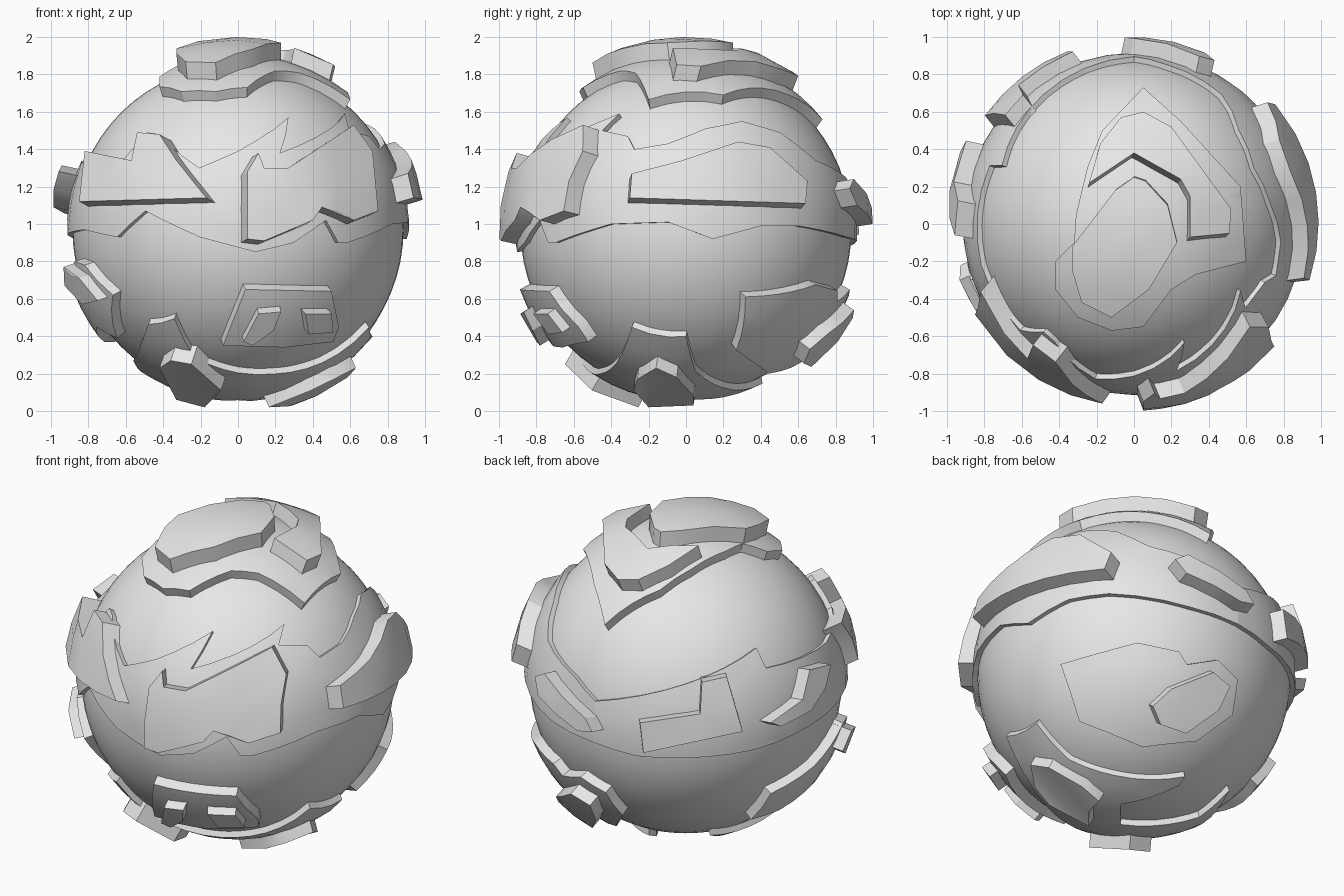
import bpy
import bmesh
import math
from mathutils import Vector
from mathutils.geometry import delaunay_2d_cdt

if "Cube" in bpy.data.objects:
    bpy.data.objects.remove(bpy.data.objects["Cube"], do_unlink=True)

CENTRE = Vector((0, 0, 0.97))
SEA_RADIUS = 0.885
ROOT_RADIUS = 0.84

stone = bpy.data.materials.new("pale grey")
stone.use_nodes = True
stone.diffuse_color = (0.8, 0.8, 0.8, 1)
stone.node_tree.nodes["Principled BSDF"].inputs["Base Color"].default_value = (0.8, 0.8, 0.8, 1)


def finish(bm, name, angle):
    """Turn a bmesh into a shaded object."""
    bmesh.ops.recalc_face_normals(bm, faces=bm.faces)
    mesh = bpy.data.meshes.new(name)
    bm.to_mesh(mesh)
    bm.free()
    mesh.materials.append(stone)
    obj = bpy.data.objects.new(name, mesh)
    obj.location = CENTRE
    bpy.context.collection.objects.link(obj)
    bpy.ops.object.select_all(action="DESELECT")
    obj.select_set(True)
    bpy.context.view_layer.objects.active = obj
    bpy.ops.object.shade_smooth_by_angle(angle=math.radians(angle))


def facing(azimuth, elevation):
    """Chart that projects flat points onto the side of the ball facing a direction."""
    a, e = math.radians(azimuth), math.radians(elevation)
    level = Vector((math.sin(a), -math.cos(a), 0))
    right = Vector((math.cos(a), math.sin(a), 0))
    toward = level * math.cos(e) + Vector((0, 0, math.sin(e)))
    up = Vector((0, 0, math.cos(e))) - level * math.sin(e)

    def chart(u, v, radius):
        u, v = u / 100, v / 100
        depth = math.sqrt(max(0, radius ** 2 - u * u - v * v))
        return (right * u + up * v + toward * depth).normalized()
    return chart


def wrapped(u, v, radius):
    """Chart of longitude in degrees against height."""
    a, z = math.radians(u), v / 100
    ring = math.sqrt(radius ** 2 - z * z)
    return Vector((ring * math.sin(a), -ring * math.cos(a), z)).normalized()


def inside(p, outline):
    hit = False
    for a, b in zip(outline, outline[1:] + outline[:1]):
        if (a[1] > p[1]) != (b[1] > p[1]):
            if p[0] < a[0] + (b[0] - a[0]) * (p[1] - a[1]) / (b[1] - a[1]):
                hit = not hit
    return hit


def land(name, chart, radius, outline, step=9, flare=0.05):
    """Raised plate with a curved top and walls that run down into the ball."""
    points = []
    for a, b in zip(outline, outline[1:] + outline[:1]):
        a, b = Vector(a), Vector(b)
        parts = max(1, round((b - a).length / step))
        points += [a.lerp(b, i / parts) for i in range(parts)]
    rim = len(points)
    edges = [(i, (i + 1) % rim) for i in range(rim)]
    # Inner points keep the top curved
    low = [min(p[k] for p in outline) for k in (0, 1)]
    high = [max(p[k] for p in outline) for k in (0, 1)]
    for i in range(1, int((high[0] - low[0]) / step) + 1):
        for j in range(1, int((high[1] - low[1]) / step) + 1):
            p = Vector((low[0] + i * step, low[1] + j * step))
            if inside(p, outline) and min((p - q).length for q in points[:rim]) > step / 2:
                points.append(p)
    flat, _, faces, *_ = delaunay_2d_cdt(points, edges, [], 1, 0.0001)
    rays = [chart(p.x, p.y, radius) for p in flat]
    middle = sum(rays, Vector()) / len(rays)
    bm = bmesh.new()
    top = [bm.verts.new(ray * radius) for ray in rays]
    for face in faces:
        bm.faces.new([top[i] for i in face])
    root = {}
    for vert, ray in zip(top, rays):
        if any(e.is_boundary for e in vert.link_edges):
            root[vert] = bm.verts.new((ray + (ray - middle) * flare).normalized() * ROOT_RADIUS)
    for edge in [e for e in bm.edges if e.is_boundary]:
        a, b = edge.verts
        bm.faces.new((a, b, root[b], root[a]))
    for vert in [v for v in bm.verts if not v.link_faces]:
        bm.verts.remove(vert)
    finish(bm, name, 30)


def hill(name, chart, radius, outline):
    land(name, chart, radius, outline, step=16, flare=0.2)


front, left_side, back = facing(0, 0), facing(90, 0), facing(180, 0)
right_side, top_side, under = facing(-90, 0), facing(0, 90), facing(0, -90)
rear_right, rear_left_low = facing(215, 25), facing(145, -25)

# Smooth ball
ball = bmesh.new()
bmesh.ops.create_uvsphere(ball, u_segments=64, v_segments=32, radius=SEA_RADIUS)
finish(ball, "ball", 60)

# Jagged belt around the middle
belt_top = [(-180, 19), (-145, 35), (-114, 49), (-112, 38), (-75, 35), (-47, 38), (-40, 52),
            (-34, 51), (-14, 33), (0, 42), (23, 60), (16, 41), (58, 62), (53, 53), (66, 50),
            (70, 43), (83, 46), (98, 54), (115, 58), (132, 52), (146, 37), (169, 28), (180, 19)]
belt_bottom = [(180, -6), (160, -4), (131, 2), (116, 2), (99, -5), (84, 4), (64, 3), (40, -7),
               (36, -7), (31, 5), (19, -7), (6, -12), (-13, -4), (-33, 10), (-45, -4),
               (-64, 0), (-95, -3), (-120, -7), (-163, -9), (-180, -6)]
land("belt", wrapped, 0.915, belt_top + belt_bottom, flare=0)

# Hills on the belt
hill("belt_hill_front_right", front, 0.99, [
    (-85, 15), (-82, 42), (-57, 37), (-54, 52), (-42, 51), (-33, 37), (-17, 17)])
hill("belt_hill_front_left", front, 1.0, [
    (5, -5), (5, 31), (11, 41), (14, 33), (27, 33), (62, 56), (72, 42), (75, 10), (62, 5),
    (45, 12), (40, 5), (14, -6)])
hill("belt_hill_left", left_side, 1.0, [
    (-30, 17), (-29, 30), (-2, 37), (28, 47), (45, 44), (65, 26), (64, 14)])
hill("belt_hill_back", back, 1.0, [
    (-43, 22), (-35, 27), (0, 12), (5, 5), (-5, 3), (-38, 13)])
hill("belt_hill_back_right", rear_right, 0.99, [
    (-26, -26), (8, -21), (9, -3), (23, 0), (32, -31), (-24, -43)])
hill("belt_hill_right", rear_right, 1.01, [
    (48, -26), (66, -13), (70, 4), (82, 7), (79, -6), (71, -19), (54, -28)])

# Top cap and its two hills
land("top_land", top_side, 0.94, [
    (5, 73), (-17, 50), (-25, 30), (-31, 5), (-32, -10), (-42, -20), (-42, -35), (-30, -50),
    (-12, -57), (5, -55), (20, -35), (33, -27), (60, -20), (57, 20), (25, 55)])
hill("top_hill", top_side, 1.03, [
    (-33, -12), (-10, 18), (0, 25), (6, 23), (18, 10), (23, -10), (8, -35), (-12, -50),
    (-28, -42), (-33, -25)])
hill("top_hook_hill", top_side, 1.02, [
    (-24, 22), (-18, 43), (-7, 57), (5, 60), (20, 52), (52, 8), (51, -5), (30, -7), (30, 15),
    (25, 24), (0, 38)])

# Lower front land with two knobs
land("low_front_land", front, 0.945, [
    (-8, -62), (0, -42), (4, -32), (50, -33), (54, -52), (51, -60), (25, -63)], flare=0.1)
hill("low_front_knob_inner", front, 1.0, [(3, -60), (11, -45), (23, -44), (19, -54), (8, -62)])
hill("low_front_knob_outer", front, 1.0, [(38, -56), (36, -45), (50, -45), (51, -55)])

# Lower right land with a knob
land("low_right_land", right_side, 0.94, [
    (-30, -60), (-30, -40), (0, -32), (30, -17), (42, -19), (56, -35), (36, -58), (20, -52),
    (-10, -60)])
hill("low_right_knob", right_side, 1.0, [(22, -30), (30, -20), (46, -26), (54, -38), (38, -40)])

# Lower back left land with a knob
land("low_back_land", rear_left_low, 0.94, [
    (-48, -2), (-6, 11), (18, 7), (23, 0), (41, 4), (53, -6), (51, -26), (31, -42), (0, -47),
    (-36, -34)])
hill("low_back_knob", rear_left_low, 1.01, [
    (4, -25), (14, -15), (38, -4), (48, -11), (42, -25), (24, -39), (9, -35)])

# Curling bottom land with two hills
land("bottom_land", under, 0.92, [
    (-48, 60), (-34, 71), (-23, 57), (0, 51), (20, 46), (45, 37), (70, 29), (72, 0), (52, -5),
    (30, -20), (-3, -41), (-4, -35), (14, -5), (0, 12), (-38, -12), (-41, -35), (-50, -8),
    (-56, 20), (-52, 45)])
hill("bottom_hill_right", front, 1.0, [
    (-42, -74), (-36, -70), (-25, -72), (-9, -86), (-18, -95), (-33, -91)])
hill("bottom_hill_left", left_side, 0.985, [
    (-28, -86), (-26, -80), (-16, -74), (-5, -79), (4, -89), (4, -94), (-20, -95)])
